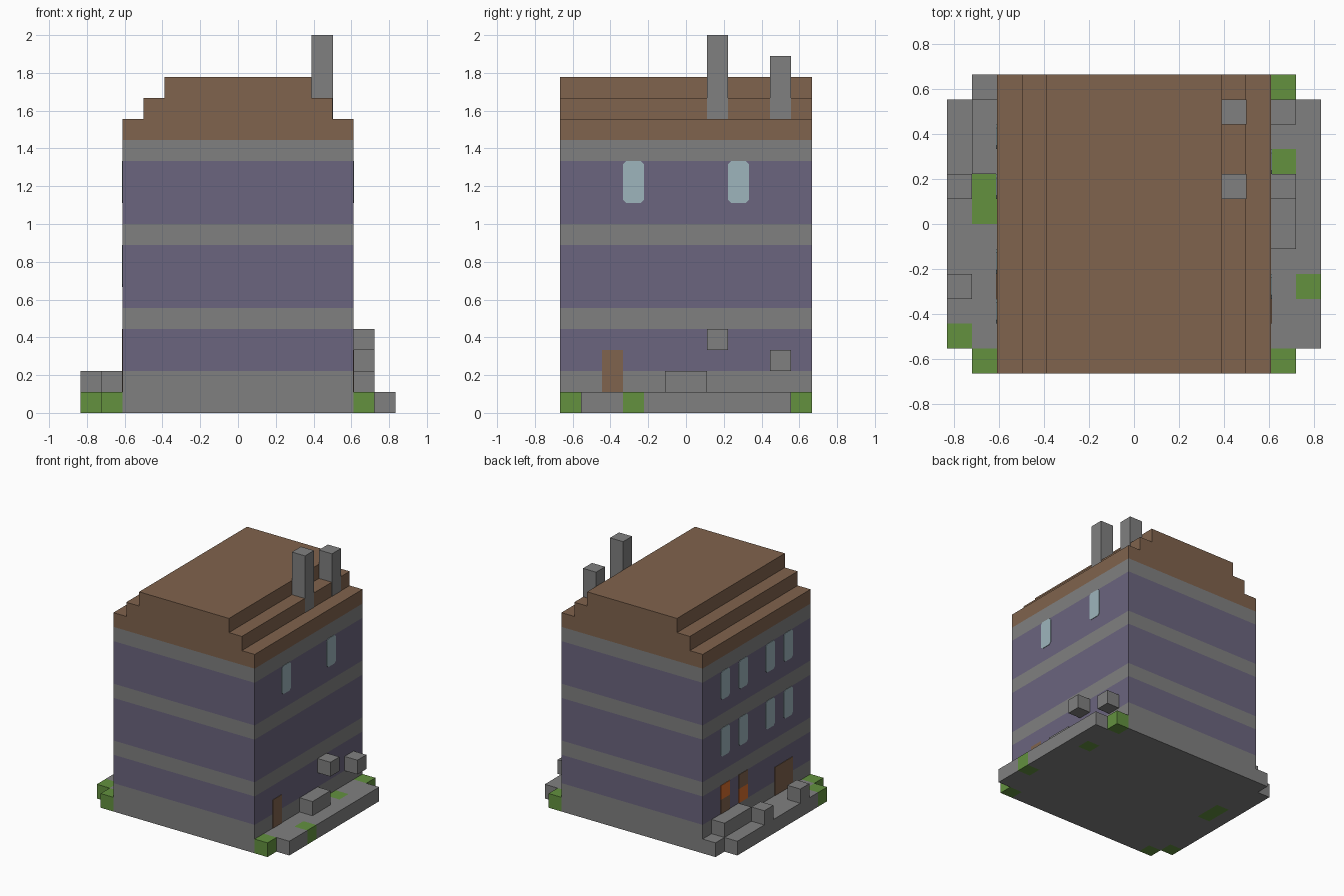
import bpy
import bmesh
from mathutils import Matrix, Vector

U = 1 / 9  # one building block

default = bpy.data.objects.get("Cube")
if default:
    bpy.data.objects.remove(default, do_unlink=True)


def material(name, r, g, b):
    # 8-bit display colour converted to linear
    lin = [((c / 255 + 0.055) / 1.055) ** 2.4 for c in (r, g, b)] + [1]
    m = bpy.data.materials.new(name)
    m.use_nodes = True
    m.diffuse_color = lin
    m.node_tree.nodes["Principled BSDF"].inputs["Base Color"].default_value = lin
    return m


STONE = material("grey stone", 128, 128, 128)
WALL = material("purple wall", 107, 101, 126)
WOOD = material("brown wood", 128, 99, 77)
GRASS = material("green grass", 99, 145, 63)
GLASS = material("pale glass", 157, 181, 188)
AMBER = material("orange panel", 215, 110, 45)


def add_box(bm, lo, hi, index=0):
    lo, hi = Vector(lo) * U, Vector(hi) * U
    mat = Matrix.Translation((lo + hi) / 2) @ Matrix.Diagonal((*(hi - lo), 1))
    verts = bmesh.ops.create_cube(bm, size=1, matrix=mat)["verts"]
    for face in {f for v in verts for f in v.link_faces}:
        face.material_index = index


def finish(name, bm, *mats):
    bmesh.ops.recalc_face_normals(bm, faces=bm.faces)
    mesh = bpy.data.meshes.new(name)
    bm.to_mesh(mesh)
    bm.free()
    for m in mats:
        mesh.materials.append(m)
    obj = bpy.data.objects.new(name, mesh)
    bpy.context.collection.objects.link(obj)


def box(name, lo, hi, mat):
    bm = bmesh.new()
    add_box(bm, lo, hi)
    finish(name, bm, mat)


def prism(name, points, offset, mat):
    bm = bmesh.new()
    face = bm.faces.new([bm.verts.new(Vector(p) * U) for p in points])
    new = bmesh.ops.extrude_face_region(bm, geom=[face])["geom"]
    bmesh.ops.translate(bm, vec=Vector(offset) * U,
                        verts=[v for v in new if isinstance(v, bmesh.types.BMVert)])
    finish(name, bm, mat)


# Main block, cut into stone and painted storeys by height
bm = bmesh.new()
add_box(bm, (-5.5, -6, 0), (5.5, 6, 13))
for z in (2, 4, 5, 8, 9, 12):
    bmesh.ops.bisect_plane(bm, geom=bm.verts[:] + bm.edges[:] + bm.faces[:],
                           plane_co=(0, 0, z * U), plane_no=(0, 0, 1))
for f in bm.faces:
    z = f.calc_center_median().z / U
    f.material_index = int(any(a < z < b for a, b in ((2, 4), (5, 8), (9, 12))))
finish("building_walls", bm, STONE, WALL)

# Stepped roof, one mirrored profile run front to back
half = [(5.5, 13), (5.5, 14), (4.5, 14), (4.5, 15), (3.5, 15), (3.5, 16)]
outline = half + [(-x, z) for x, z in reversed(half)]
prism("stepped_roof", [(x, -6, z) for x, z in outline], (0, 12, 0), WOOD)

# Chimneys, set just proud of the roof step
for name, y, top in (("tall_chimney", 1, 18), ("short_chimney", 4, 17)):
    box(name, (3.5, y, 14), (4.52, y + 1, top), STONE)

# Ground strips beside the walls: x start, y breaks, grassy segments
strips = {
    "left_inner_path": (5.5, (-6, -5, 2, 3, 5, 6), (0, 2, 4)),
    "left_outer_path": (6.5, (-5, -3, -2, 5), (1,)),
    "right_inner_path": (-6.5, (-6, -5, 0, 2, 6), (0, 2)),
    "right_outer_path": (-7.5, (-5, -4, 5), (0,)),
}
for name, (x, ys, grassy) in strips.items():
    bm = bmesh.new()
    for i, (a, b) in enumerate(zip(ys, ys[1:])):
        add_box(bm, (x, a, 0), (x + 1, b, 1), int(i in grassy))
    finish(name, bm, STONE, GRASS)

# Loose stone blocks: x, y range, base height
blocks = {
    "left_bench": (5.5, -1, 1, 1),
    "left_high_ledge": (5.5, 1, 2, 3),
    "left_low_ledge": (5.5, 4, 5, 2),
    "right_bench": (-6.5, 2, 5, 1),
    "right_rear_block": (-7.5, 1, 2, 1),
    "right_front_block": (-7.5, -3, -2, 1),
}
for name, (x, a, b, z) in blocks.items():
    box(name, (x, a, z), (x + 1, b, z + 1), STONE)


# Thin plates on the side walls
def plate(name, side, y0, y1, z0, z1, mat, cut=0.0):
    x = 5.5 * side
    if cut:
        pts = [(y0 + cut, z0), (y1 - cut, z0), (y1, z0 + cut), (y1, z1 - cut),
               (y1 - cut, z1), (y0 + cut, z1), (y0, z1 - cut), (y0, z0 + cut)]
    else:
        pts = [(y0, z0), (y1, z0), (y1, z1), (y0, z1)]
    prism(name, [(x, y, z) for y, z in pts], (0.03 * side, 0, 0), mat)


for y in (-3, 2):
    plate("left_window", 1, y, y + 1, 10, 12, GLASS, 0.15)
for z in (6, 10):
    for y in (-4, -2, 1, 3):
        plate("right_window", -1, y, y + 1, z, z + 2, GLASS, 0.15)

# Doors and the two-tone shutters
plate("left_door", 1, -4, -3, 1, 3, WOOD)
plate("right_double_door", -1, -4, -2, 1, 3, WOOD)
for y, lower, upper in ((3, WOOD, AMBER), (1, AMBER, WOOD)):
    plate("shutter_lower", -1, y, y + 1, 2, 3, lower)
    plate("shutter_upper", -1, y, y + 1, 3, 4, upper)
